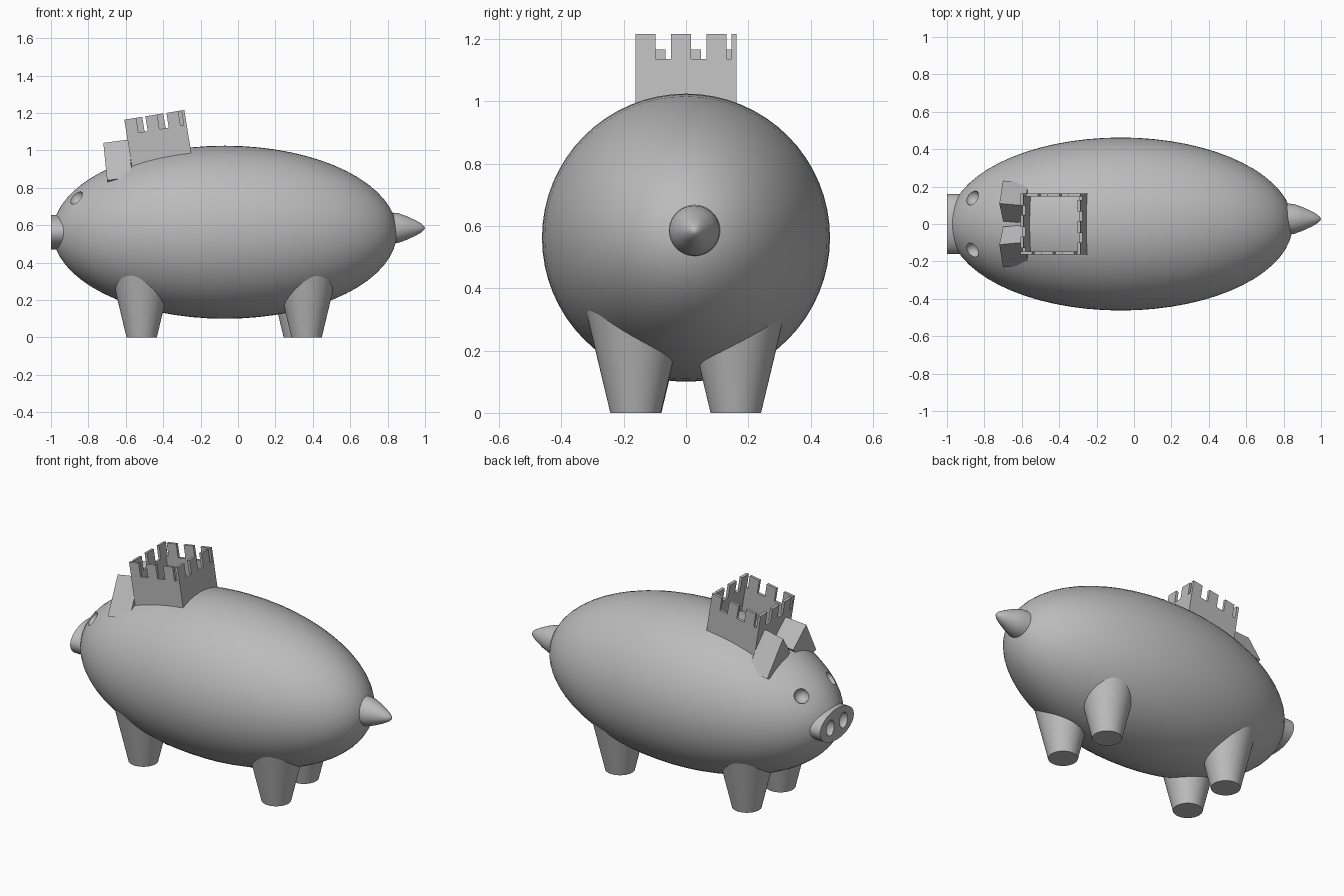
import bpy, bmesh, math
from mathutils import Matrix, Vector

if "Cube" in bpy.data.objects:
    bpy.data.objects.remove(bpy.data.objects["Cube"])

grey = bpy.data.materials.new("plain_grey")
grey.diffuse_color = (0.5, 0.5, 0.5, 1)
grey.use_nodes = True
grey.node_tree.nodes["Principled BSDF"].inputs["Base Color"].default_value = grey.diffuse_color
CX, CZ, RL, RR = -0.07, 0.5625, 0.92, 0.4625   # body centre and radii


def finish(name, bm, smooth=True):
    """Turn a bmesh into a named object."""
    bmesh.ops.recalc_face_normals(bm, faces=bm.faces)
    me = bpy.data.meshes.new(name)
    bm.to_mesh(me)
    bm.free()
    me.materials.append(grey)
    ob = bpy.data.objects.new(name, me)
    bpy.context.collection.objects.link(ob)
    if smooth:
        smooth_object(ob)
    return ob


def smooth_object(ob):
    bpy.ops.object.select_all(action='DESELECT')
    ob.select_set(True)
    bpy.context.view_layer.objects.active = ob
    bpy.ops.object.shade_smooth_by_angle(angle=math.radians(35))


def ellipsoid(name, loc, radii, u=64, v=32):
    """Ellipsoid with its poles along x."""
    bm = bmesh.new()
    bmesh.ops.create_uvsphere(bm, u_segments=u, v_segments=v, radius=1)
    bm.transform(Matrix.Translation(loc) @ Matrix.Diagonal((*radii, 1))
                 @ Matrix.Rotation(math.pi / 2, 4, 'Y'))
    return finish(name, bm)


def cone(name, matrix, r1, r2, depth, segments=48):
    bm = bmesh.new()
    bmesh.ops.create_cone(bm, cap_ends=True, segments=segments,
                          radius1=r1, radius2=r2, depth=depth)
    bm.transform(matrix)
    return finish(name, bm)


def prism(bm, points, shift):
    """Extrude a flat outline by a vector into a closed solid."""
    a = [bm.verts.new(p) for p in points]
    b = [bm.verts.new(Vector(p) + Vector(shift)) for p in points]
    n = len(a)
    bm.faces.new(a)
    bm.faces.new(b[::-1])
    for i in range(n):
        bm.faces.new((a[i], b[i], b[(i + 1) % n], a[(i + 1) % n]))


def boolean(target, tool, operation):
    mod = target.modifiers.new(operation.lower(), 'BOOLEAN')
    mod.operation, mod.object, mod.solver = operation, tool, 'EXACT'
    bpy.context.view_layer.objects.active = target
    bpy.ops.object.modifier_apply(modifier=mod.name)
    bpy.data.objects.remove(tool)


# Body with joined oval snout
body = ellipsoid("body", (CX, 0, CZ), (RL, RR, RR))
snout = cone("snout", Matrix.Translation((-0.92, 0, CZ)) @ Matrix.Diagonal((1, 0.16, 0.093, 1))
             @ Matrix.Rotation(math.pi / 2, 4, 'Y'), 1, 1, 0.16)
boolean(body, snout, 'UNION')

# Eye sockets and nostrils scooped out of the body
for s in (-1, 1):
    boolean(body, ellipsoid("eye_cutter", (-0.865, s * 0.141, 0.748), (0.042,) * 3, 32, 16), 'DIFFERENCE')
    boolean(body, ellipsoid("nostril_cutter", (-1.0, s * 0.063, CZ), (0.035, 0.037, 0.046), 32, 16), 'DIFFERENCE')
smooth_object(body)

# Tapered legs
for name, x, y in (("front_leg_right", -0.515, -0.16), ("front_leg_left", -0.515, 0.16),
                   ("back_leg_right", 0.367, -0.162), ("back_leg_left", 0.325, 0.16)):
    cone(name, Matrix.Translation((x, y, 0.165)), 0.081, 0.16, 0.33)

# Pointed tail, a lathed profile of (x, radius)
bm = bmesh.new()
ring = [bm.verts.new((x, 0.027, 0.585 + r)) for x, r in
        ((0.78, 0), (0.78, 0.085), (0.855, 0.08), (0.9, 0.064), (0.95, 0.041),
         (0.98, 0.024), (0.993, 0.012), (1.0, 0))]
edges = [bm.edges.new(p) for p in zip(ring, ring[1:])]
bmesh.ops.spin(bm, geom=ring + edges, cent=(0, 0.027, 0.585), axis=(1, 0, 0),
               angle=math.tau, steps=40)
bmesh.ops.remove_doubles(bm, verts=bm.verts, dist=1e-4)
finish("tail", bm)

# Wedge ears, mirrored
for name, s in (("ear_left", 1), ("ear_right", -1)):
    bm = bmesh.new()
    prism(bm, [(-0.72, s * 0.11, 1.04), (-0.70, s * 0.232, 0.84),
               (-0.69, s * 0.12, 0.80), (-0.70, s * 0.015, 0.92)], (0.135, -s * 0.012, 0.018))
    finish(name, bm, False)

# Crown: four notched walls, the same wall turned around a tilted square
L, T, DROP, NOTCH = 0.325, 0.016, 0.32, 0.08
TOOTH, PITCH = 0.064, 0.114
outline = [(0, -DROP)]
for i in range(3):
    a = i * PITCH
    end = a + PITCH if i < 2 else L - T
    outline += [(a, 0), (a + TOOTH, 0), (a + TOOTH, -NOTCH), (end, -NOTCH)]
outline.append((L - T, -DROP))
bm = bmesh.new()
for k in range(4):
    rot = Matrix.Rotation(k * math.pi / 2, 3, 'Z')
    prism(bm, [rot @ Vector((L / 2, u - L / 2, z)) for u, z in outline], rot @ Vector((-T, 0, 0)))
bm.transform(Matrix.Translation((-0.4475, 0, 1.19)) @ Matrix.Rotation(math.radians(-9.2), 4, 'Y'))
finish("crown", bm, False)
